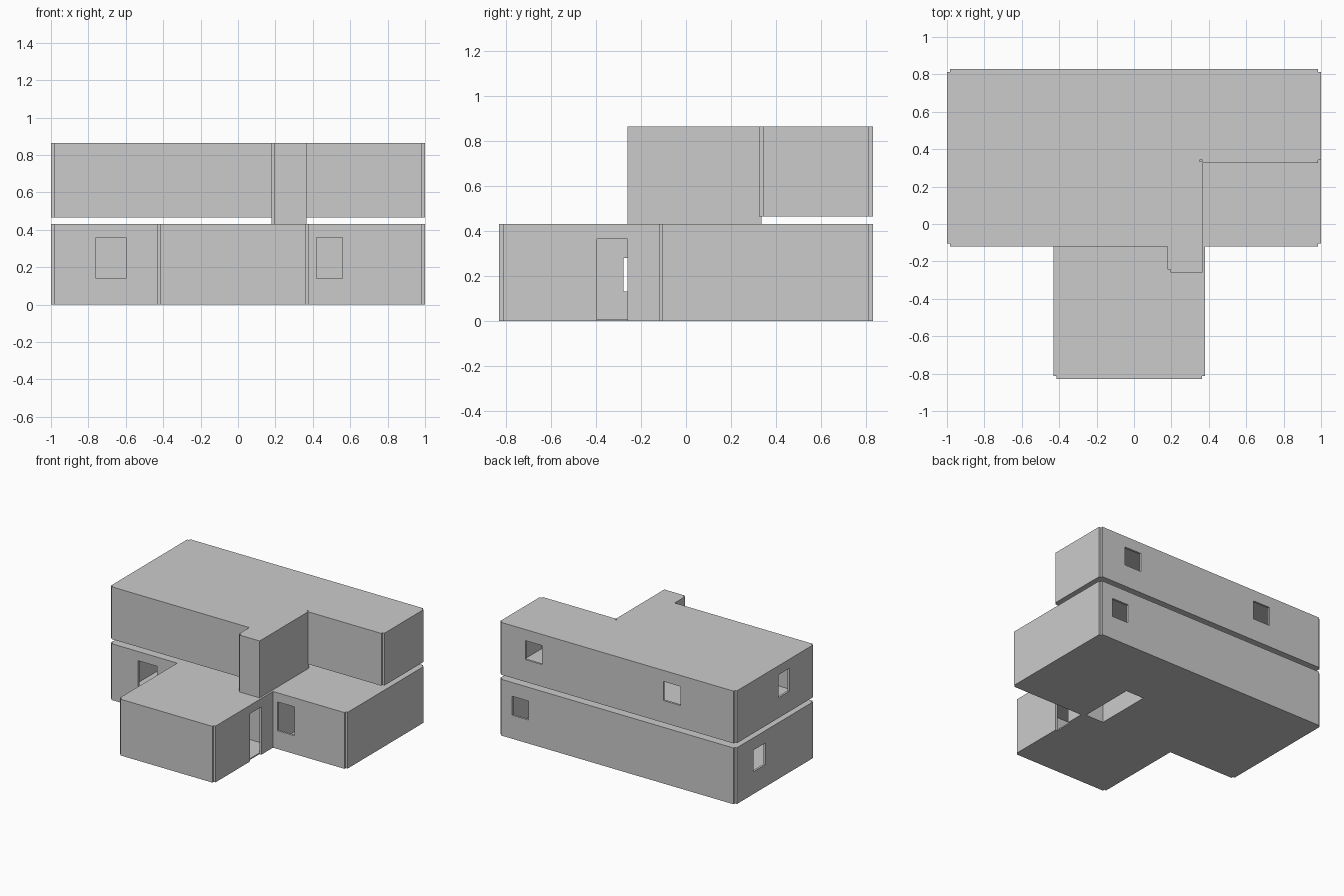
import bpy, bmesh
from math import radians
from mathutils import Matrix, Vector

if "Cube" in bpy.data.objects:
    bpy.data.objects.remove(bpy.data.objects["Cube"])

T = 0.016                      # wall thickness
S = 0.01                       # floor and roof slab thickness
L0, L1 = 0.0, 0.43             # lower storey
U0, U1 = 0.465, 0.865          # upper storey


def plate(name, loops, depth, matrix):
    """Flat outline with holes, thickened by depth and placed by matrix."""
    cu = bpy.data.curves.new(name, 'CURVE')
    cu.dimensions = '2D'
    cu.fill_mode = 'BOTH'
    cu.extrude = depth / 2
    for loop in loops:
        sp = cu.splines.new('POLY')
        sp.points.add(len(loop) - 1)
        for p, (u, v) in zip(sp.points, loop):
            p.co = (u, v, 0, 1)
        sp.use_cyclic_u = True
    tmp = bpy.data.objects.new(name + "_outline", cu)
    bpy.context.collection.objects.link(tmp)
    deps = bpy.context.evaluated_depsgraph_get()
    me = bpy.data.meshes.new_from_object(tmp.evaluated_get(deps))
    bpy.data.objects.remove(tmp)
    bm = bmesh.new()
    bm.from_mesh(me)
    bmesh.ops.remove_doubles(bm, verts=bm.verts, dist=1e-5)
    bmesh.ops.dissolve_limit(bm, angle_limit=radians(1), verts=bm.verts, edges=bm.edges)
    bmesh.ops.recalc_face_normals(bm, faces=bm.faces)
    bm.transform(matrix)
    bm.to_mesh(me)
    bm.free()
    me.shade_flat()
    me.name = name
    ob = bpy.data.objects.new(name, me)
    bpy.context.collection.objects.link(ob)
    return ob


def rect(a, b, c, d):
    return [(a, c), (b, c), (b, d), (a, d)]


def frame(x, y, z, origin):
    m = Matrix((x, y, z)).transposed().to_4x4()
    m.translation = Vector(origin)
    return m


def wall(name, axis, face, inward, a, b, z0, z1, windows=(), door=None):
    """Wall along axis from a to b; outer face at 'face', thickness towards inward."""
    c = face + inward * T / 2
    outline = rect(a, b, z0, z1)
    if door:
        d0, d1, top = door
        outline[1:1] = [(d0, z0), (d0, top), (d1, top), (d1, z0)]
    loops = [outline] + [rect(*w) for w in windows]
    if axis == 'x':
        m = frame((1, 0, 0), (0, 0, 1), (0, -1, 0), (0, c, 0))
    else:
        m = frame((0, 1, 0), (0, 0, 1), (1, 0, 0), (c, 0, 0))
    return plate(name, loops, T, m)


def slab(name, loops, z):
    return plate(name, loops, S, Matrix.Translation((0, 0, z + S / 2)))


# Lower storey: wide block with a front wing, corners left notched
wall("lower_back_wall", 'x', 0.83, -1, -1 + T, 1 - T, L0, L1, [(0.75, 0.89, 0.18, 0.325)])
wall("lower_front_wall", 'x', -0.12, 1, -1 + T, 1 - T, L0, L1,
     [(-0.76, -0.6, 0.14, 0.36), (0.42, 0.56, 0.14, 0.36)])
wall("lower_left_wall", 'y', -1, 1, -0.12 + T, 0.83 - T, L0, L1, [(0.47, 0.61, 0.17, 0.335)])
wall("lower_right_wall", 'y', 1, -1, -0.12 + T, 0.83 - T, L0, L1)
wall("wing_front_wall", 'x', -0.83, 1, -0.43 + T, 0.38 - T, L0, L1)
wall("wing_left_wall", 'y', -0.43, 1, -0.83 + T, -0.12, L0, L1, [(-0.277, -0.137, 0.13, 0.28)])
wall("wing_right_wall", 'y', 0.38, -1, -0.83 + T, -0.12, L0, L1, door=(-0.395, -0.26, 0.365))

lower_plan = [(-0.43 + T, -0.83 + T), (0.38 - T, -0.83 + T), (0.38 - T, -0.12 + T), (1 - T, -0.12 + T),
              (1 - T, 0.83 - T), (-1 + T, 0.83 - T), (-1 + T, -0.12 + T), (-0.43 + T, -0.12 + T)]
stair_hole = rect(0.18 + T, 0.35, -0.12 + T + 0.002, 0.335)
slab("lower_floor", [lower_plan, stair_hole], L0)
slab("lower_roof", [lower_plan, stair_hole], L1 - S)

# Stairwell walls inside the lower storey
wall("lower_stair_left_wall", 'y', 0.18, 1, -0.12 + T, 0.335, S, L1 - S)
wall("lower_stair_right_wall", 'y', 0.365, -1, -0.12 + T, 0.335, S, L1 - S)
wall("lower_stair_back_wall", 'x', 0.335, 1, 0.18, 0.365, S, L1 - S)

# Upper storey: raised above the lower roof
wall("upper_back_wall", 'x', 0.83, -1, -1 + T, 1 - T, U0, U1,
     [(0.635, 0.777, 0.635, 0.78), (-0.533, -0.39, 0.635, 0.78)])
wall("upper_left_wall", 'y', -1, 1, -0.12 + T, 0.83 - T, U0, U1, [(0.18, 0.31, 0.62, 0.795)])
wall("upper_right_wall", 'y', 1, -1, 0.325 + T, 0.83 - T, U0, U1)
wall("upper_front_wall", 'x', -0.12, 1, -1 + T, 0.18, U0, U1)
wall("upper_front_right_wall", 'x', 0.325, 1, 0.365, 1 - T, U0, U1)

# Stair tower, reaching down to the lower roof
wall("tower_front_wall", 'x', -0.26, 1, 0.18 + T, 0.365, L1, U1)
wall("tower_left_wall", 'y', 0.18, 1, -0.26 + T, 0.335, L1, U1 - S)
wall("tower_right_wall", 'y', 0.365, -1, -0.26 + T, 0.335, L1, U1)
wall("tower_back_collar", 'x', 0.335, -1, 0.18 + T, 0.365 - T, L1, U0 + S)

upper_plan = [(-1 + T, -0.12 + T), (0.18, -0.12 + T), (0.18, -0.26 + T), (0.365 - T, -0.26 + T),
              (0.365 - T, 0.325 + T), (1 - T, 0.325 + T), (1 - T, 0.83 - T), (-1 + T, 0.83 - T)]
slab("upper_roof", [upper_plan], U1 - S)
upper_floor = [(-1 + T, -0.12 + T), (0.18, -0.12 + T), (0.18, 0.335), (0.365, 0.335), (0.365, 0.325 + T),
               (1 - T, 0.325 + T), (1 - T, 0.83 - T), (-1 + T, 0.83 - T)]
slab("upper_floor", [upper_floor], U0)
